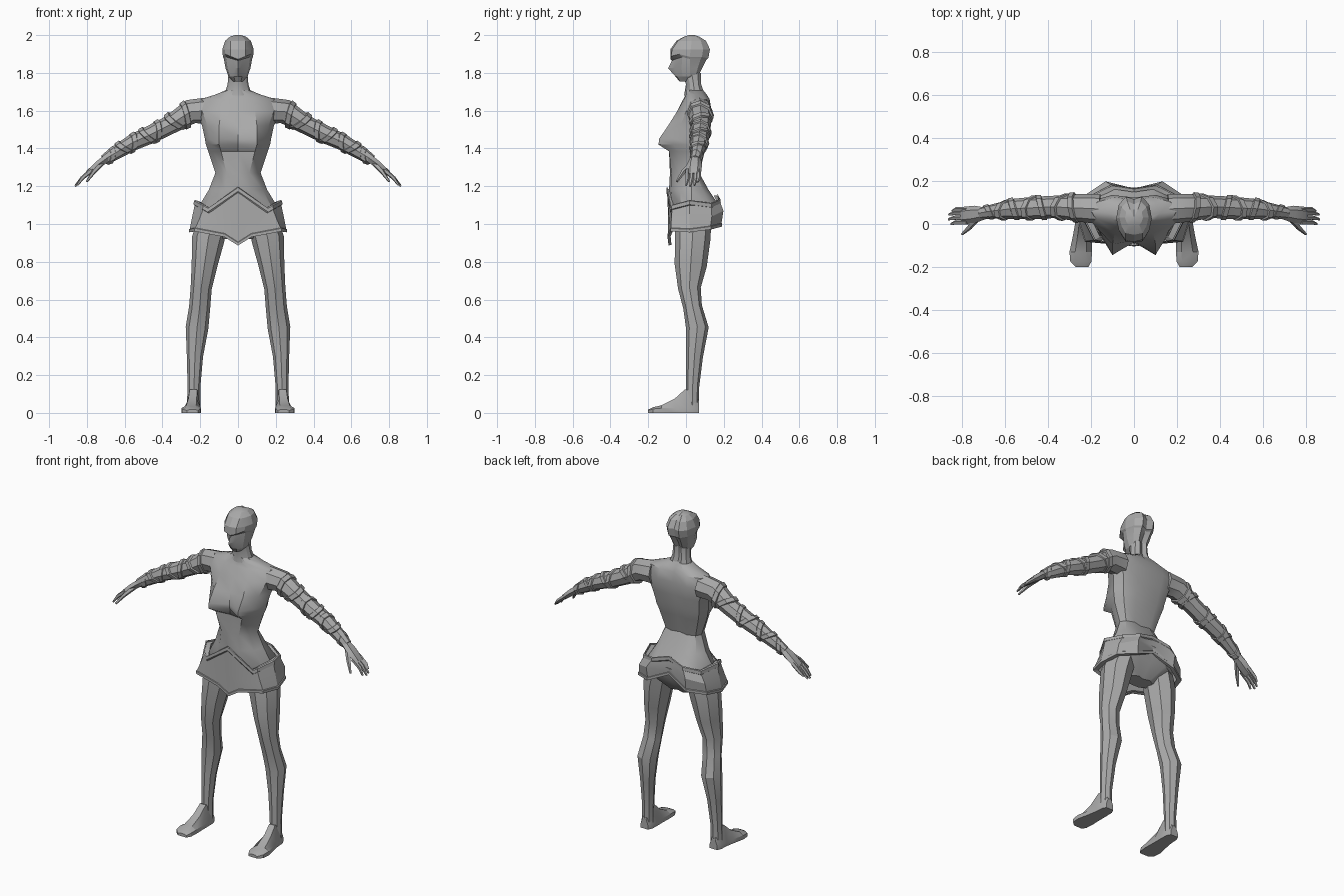
import bpy, bmesh, math
from mathutils import Vector

grey = bpy.data.materials.new("plain grey")
grey.diffuse_color = (0.4, 0.4, 0.4, 1)


def finish(name, bm, angle=30):
    bmesh.ops.recalc_face_normals(bm, faces=bm.faces)
    me = bpy.data.meshes.new(name)
    bm.to_mesh(me)
    bm.free()
    me.materials.append(grey)
    ob = bpy.data.objects.new(name, me)
    bpy.context.collection.objects.link(ob)
    bpy.ops.object.select_all(action='DESELECT')
    ob.select_set(True)
    bpy.context.view_layer.objects.active = ob
    bpy.ops.object.shade_smooth_by_angle(angle=math.radians(angle))
    return ob


def loft(name, rings, angle=30, caps=True):
    """Skin a list of closed rings."""
    bm = bmesh.new()
    vs = [[bm.verts.new(p) for p in r] for r in rings]
    n = len(rings[0])
    for a, b in zip(vs, vs[1:]):
        for i in range(n):
            j = (i + 1) % n
            bm.faces.new((a[i], a[j], b[j], b[i]))
    if caps:
        bm.faces.new(vs[0])
        bm.faces.new(vs[-1])
    return finish(name, bm, angle)


def body_ring(z, f, mx, my, w, ys, b, tilt=0.0):
    """Symmetric section: front centre, front bulge, side, back."""
    half = [(0, f), (mx, my), (w * .85, ys + (my - ys) * .55), (w, ys),
            (w * .85, ys + (b - ys) * .65), (w * .45, b), (0, b - .012)]
    pts = half + [(-x, y) for x, y in half[-2:0:-1]]
    return [(x, y, z + tilt * abs(x) * (1 if y < ys else .4)) for x, y in pts]


def tube(name, pts, s=1, n=8, shear=0.0, angle=30):
    """Tapered limb along (x, y, z, radius along y, other radius)."""
    rings = []
    for i, p in enumerate(pts):
        a, b = pts[max(i - 1, 0)], pts[min(i + 1, len(pts) - 1)]
        d = (Vector(b[:3]) - Vector(a[:3])).normalized()
        side = (Vector((0, 1, 0)) - d * d.y).normalized()
        up = side.cross(d)
        ring = []
        for k in range(n):
            t = 2 * math.pi * k / n
            v = (Vector(p[:3]) + side * math.cos(t) * p[3] + up * math.sin(t) * p[4]
                 + d * shear * (math.sin(t) + .6 * math.cos(t)))
            ring.append((v.x * s, v.y, v.z))
        rings.append(ring)
    return loft(name, rings, angle)


# Torso with chest, waist and pelvis
loft("torso", [body_ring(*r) for r in (
    (1.71, .0, .03, .0, .06, .04, .09),
    (1.685, .0, .05, .0, .12, .05, .11),
    (1.66, -.015, .08, -.01, .2, .06, .125),
    (1.60, -.045, .09, -.045, .225, .06, .135),
    (1.52, -.075, .1, -.095, .19, .05, .13),
    (1.45, -.085, .1, -.143, .175, .03, .115),
    (1.42, -.08, .1, -.145, .17, .03, .11),
    (1.385, -.078, .09, -.09, .158, .02, .1),
    (1.27, -.085, .06, -.078, .12, .02, .07),
    (1.18, -.09, .07, -.08, .155, .03, .12),
    (1.09, -.08, .08, -.072, .21, .03, .18),
    (1.0, -.06, .08, -.055, .21, .03, .16),
    (.92, -.01, .04, -.01, .09, .03, .09))], 35)

# Neck and head
loft("neck", [body_ring(*r) for r in (
    (1.80, -.02, .02, -.015, .05, .03, .08),
    (1.74, .0, .025, .005, .055, .04, .08),
    (1.68, -.01, .035, .0, .075, .045, .1))])
loft("head", [body_ring(*r) for r in (
    (1.755, -.035, .015, -.032, .025, .0, .03),
    (1.78, -.055, .022, -.048, .05, .02, .065),
    (1.825, -.095, .015, -.06, .066, .02, .085),
    (1.865, -.075, .03, -.052, .075, .02, .108, .3),
    (1.872, -.082, .04, -.08, .08, .02, .118, .4),
    (1.925, -.083, .04, -.073, .083, .025, .127),
    (1.97, -.05, .04, -.042, .068, .03, .105),
    (1.992, -.01, .025, -.005, .042, .03, .07),
    (2.0, .015, .01, .018, .015, .03, .045))], 18)

# Pointed skirt: (x, y, z) of the top edge and the hem, front to back
top = [(0, -.095, 1.185), (.15, -.075, 1.075), (.175, -.07, 1.09), (.22, .02, 1.115),
       (.185, .13, 1.1), (.10, .175, 1.12), (0, .16, 1.15)]
hem = [(0, -.09, .89), (.07, -.095, .935), (.225, -.08, .965), (.255, .02, .96),
       (.23, .13, .975), (.13, .188, .99), (0, .165, 1.05)]


def around(half, g=0.0, dz=0.0):
    full = half + [(-x, y, z) for x, y, z in half[-2:0:-1]]
    return [(x * (1 + g), (y - .04) * (1 + g) + .04, z + dz) for x, y, z in full]


mid = [tuple(a * .45 + b * .55 for a, b in zip(p, q)) for p, q in zip(top, hem)]
mid[4], mid[5] = (.22, .135, 1.04), (.13, .195, 1.07)
loft("skirt", [around(top, -.1), around(top, .03), around(mid, .02), around(hem, .0, .015),
               around(hem, .02, .012), around(hem, .02, -.004), around(hem, -.1)], 25, False)
# Raised belt along the top of the skirt
loft("belt", [around(top, .02, .012), around(top, .06, .008),
              around(top, .07, -.012), around(top, .02, -.02)], 25, False)

arm = [(.16, .07, 1.60, .07, .07), (.25, .075, 1.595, .065, .065), (.36, .08, 1.525, .052, .05),
       (.46, .075, 1.475, .052, .048), (.56, .07, 1.43, .047, .043),
       (.66, .058, 1.37, .033, .036), (.71, .05, 1.34, .028, .026)]


def on_arm(x, grow):
    for a, b in zip(arm, arm[1:]):
        if a[0] <= x <= b[0]:
            t = (x - a[0]) / (b[0] - a[0])
            p = [u + (v - u) * t for u, v in zip(a, b)]
            return (*p[:3], p[3] * grow, p[4] * grow)


for s, label in ((1, "left"), (-1, "right")):
    # Arm and wrappings
    tube(label + "_arm", arm, s)
    for i, x in enumerate((.28, .33, .43, .475, .56, .60, .675)):
        band = [on_arm(x + o, g) for o, g in ((-.014, .98), (-.011, 1.14), (.011, 1.14), (.014, .98))]
        tube(f"{label}_arm_wrap_{i}", band, s, shear=(.022, -.022)[i % 2])
    # Hand
    tube(label + "_palm", [(.69, .05, 1.352, .027, .024), (.74, .045, 1.315, .04, .022),
                           (.79, .04, 1.272, .04, .017), (.80, .04, 1.262, .034, .012)], s, 6)
    for i, (y, x, z) in enumerate(((.008, .85, 1.205), (.03, .862, 1.2), (.052, .86, 1.205), (.068, .845, 1.222))):
        tube(f"{label}_finger_{i}", [(.775, y, 1.285, .012, .013), (.825, y, 1.243, .012, .011),
                                     (x, y - .008, z, .006, .005)], s, 5)
    tube(label + "_thumb", [(.725, .03, 1.32, .015, .016), (.765, -.015, 1.275, .013, .012),
                            (.80, -.048, 1.225, .006, .006)], s, 5)
    # Leg
    tube(label + "_leg", [(.13, .04, 1.02, .095, .08), (.158, .035, .92, .094, .086),
                          (.178, .025, .78, .085, .068), (.195, .018, .66, .06, .056),
                          (.203, .035, .56, .05, .056), (.217, .06, .45, .06, .06),
                          (.228, .045, .3, .045, .043), (.233, .035, .14, .035, .034),
                          (.235, .035, .02, .034, .036)], s, 8, angle=25)
    # Foot: (y, inner x, outer x, top z)
    rings = []
    for y, x0, x1, z in ((.07, .21, .26, .06), (.045, .198, .272, .11), (-.005, .197, .275, .125),
                         (-.06, .197, .285, .075), (-.13, .195, .3, .04), (-.175, .198, .296, .03),
                         (-.2, .212, .27, .018)):
        m = (x1 - x0) * .25
        rings.append([(x * s, y, h) for x, h in ((x0, 0), (x1, 0), (x1, min(.025, z * .7)),
                                                 (x1 - m, z), (x0 + m, z), (x0, min(.025, z * .7)))])
    loft(label + "_foot", rings, 25)
